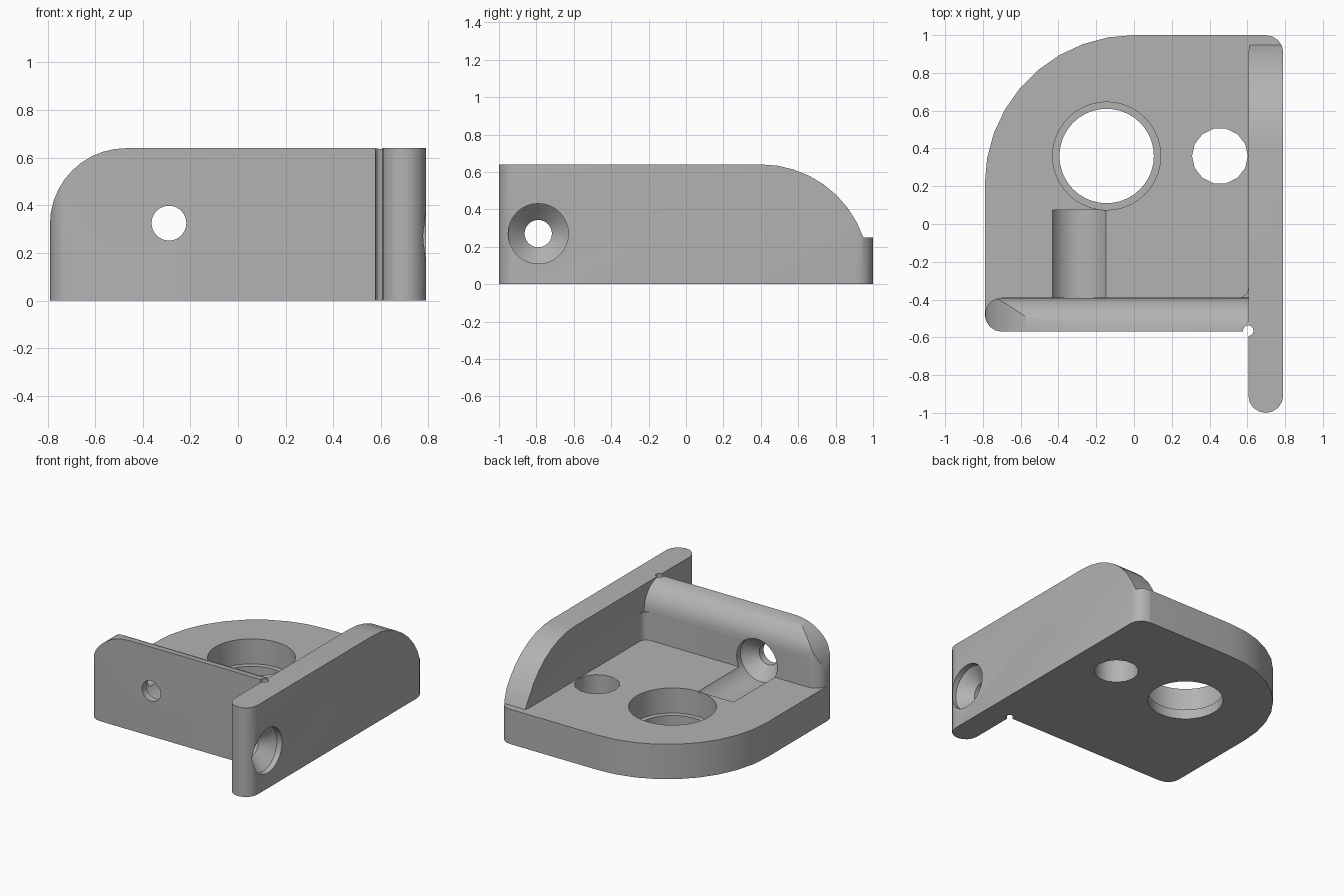
import bpy, bmesh
from math import sin, cos, radians, tau

cube = bpy.data.objects.get("Cube")
if cube:
    bpy.data.objects.remove(cube, do_unlink=True)

metal = bpy.data.materials.new("plain grey")
metal.use_nodes = True
GREY = (0.45, 0.45, 0.45, 1)
metal.diffuse_color = GREY
for node in metal.node_tree.nodes:
    if node.type == 'BSDF_PRINCIPLED':
        node.inputs["Base Color"].default_value = GREY

PLATE, HEIGHT = 0.25, 0.64           # plate thickness, wall height
LEFT, RIGHT, INNER = -0.79, 0.79, 0.605
FRONT, BACK = -0.57, -0.39           # faces of the front wall


def arc(cu, cv, r, start, end, n):
    steps = [radians(start + (end - start) * i / n) for i in range(n + 1)]
    return [(cu + r * cos(a), cv + r * sin(a)) for a in steps]


def place(axis, u, v, w):
    return {'X': (w, u, v), 'Y': (u, w, v), 'Z': (u, v, w)}[axis]


def solid(name, axis, rings):
    """Skin a stack of (outline, position) rings along an axis."""
    bm = bmesh.new()
    loops = [[bm.verts.new(place(axis, u, v, w)) for u, v in pts] for pts, w in rings]
    n = len(loops[0])
    for a, b in zip(loops, loops[1:]):
        for i in range(n):
            j = (i + 1) % n
            bm.faces.new((a[i], a[j], b[j], b[i]))
    bm.faces.new(loops[0])
    bm.faces.new(loops[-1])
    bmesh.ops.recalc_face_normals(bm, faces=bm.faces)
    mesh = bpy.data.meshes.new(name)
    bm.to_mesh(mesh)
    bm.free()
    mesh.materials.append(metal)
    obj = bpy.data.objects.new(name, mesh)
    bpy.context.collection.objects.link(obj)
    return obj


def prism(name, axis, pts, lo, hi):
    return solid(name, axis, [(pts, lo), (pts, hi)])


def bore(name, axis, u, v, profile, n=32):
    """Round cutter from (position, radius) pairs."""
    return solid(name, axis, [([(u + r * cos(tau * i / n), v + r * sin(tau * i / n))
                                for i in range(n)], w) for w, r in profile])


def combine(target, tool, operation):
    mod = target.modifiers.new(operation, 'BOOLEAN')
    mod.operation, mod.solver, mod.object = operation, 'EXACT', tool
    bpy.context.view_layer.objects.active = target
    bpy.ops.object.modifier_apply(modifier=mod.name)
    bpy.data.objects.remove(tool, do_unlink=True)


# Base plate with one large rounded corner
plate = prism("corner_bracket", 'Z',
              arc(LEFT + 0.09, FRONT + 0.09, 0.09, 180, 270, 4)
              + [(0.7, FRONT), (0.7, 1)]
              + arc(0, 0.21, 0.79, 90, 180, 9), 0, PLATE)

# Side wall: round-ended plan, trimmed to a profile curving down at the back
end = (RIGHT - INNER) / 2
mid = INNER + end
side_wall = prism("side_wall", 'Z',
                  arc(mid, -1 + end, end, 180, 360, 8)
                  + arc(mid, 1 - end, end, 0, 180, 8), 0, HEIGHT)
trim = prism("side_trim", 'X',
             [(-1.1, -0.1), (-1.1, HEIGHT)] + arc(0.4, 0.06, 0.58, 90, 19.1, 8)
             + [(1.1, PLATE), (1.1, -0.1)], 0.5, 0.9)
combine(side_wall, trim, 'INTERSECT')

# Front wall: round left end, arched top corner and rounded inner top edge
front_wall = prism("front_wall", 'Z',
                   arc(LEFT + 0.09, FRONT + 0.09, 0.09, 270, 90, 8)
                   + [(0.7, BACK), (0.7, FRONT)], 0, HEIGHT)
corner_trim = prism("corner_trim", 'Y',
                    [(LEFT, -0.1)] + arc(LEFT + 0.32, 0.32, 0.32, 180, 90, 10)
                    + [(0.9, HEIGHT), (0.9, -0.1)], -0.8, 0)
edge_trim = prism("edge_trim", 'X',
                  [(FRONT - 0.1, -0.1), (FRONT - 0.1, HEIGHT)]
                  + arc(FRONT, HEIGHT - 0.18, 0.18, 90, 0, 10)
                  + [(BACK, -0.1)], -1, 1)
combine(front_wall, corner_trim, 'INTERSECT')
combine(front_wall, edge_trim, 'INTERSECT')

# Small fillet in the inner corner between the walls
fillet = prism("inner_fillet", 'Z',
               arc(INNER - 0.05, BACK + 0.05, 0.05, 270, 360, 4)
               + [(INNER + 0.03, BACK + 0.05), (INNER + 0.03, BACK - 0.03),
                  (INNER - 0.05, BACK - 0.03)], 0.1, HEIGHT - 0.19)

for part in (side_wall, front_wall, fillet):
    combine(plate, part, 'UNION')

# Holes: stepped bore, plain hole, two countersunk screw holes, corner relief
SCREW, HEAD = 0.073, 0.161
cutters = [
    bore("stepped_bore", 'Z', -0.145, 0.36,
         [(-0.1, 0.25), (0.07, 0.25), (0.07, 0.286), (0.4, 0.286)], 40),
    bore("plain_hole", 'Z', 0.455, 0.36, [(-0.1, 0.148), (0.3, 0.148)], 14),
    bore("front_screw", 'Y', -0.29, 0.325,
         [(-0.7, SCREW), (-0.52, SCREW), (-0.433, HEAD), (0.075, HEAD)]),
    bore("side_screw", 'X', -0.79, 0.27,
         [(0.5, SCREW), (0.663, SCREW), (0.75, HEAD), (0.9, HEAD)]),
    bore("corner_relief", 'Z', INNER, FRONT + 0.005, [(-0.1, 0.028), (0.8, 0.028)], 14),
]
for cutter in cutters:
    combine(plate, cutter, 'DIFFERENCE')

bpy.ops.object.select_all(action='DESELECT')
plate.select_set(True)
bpy.context.view_layer.objects.active = plate
bpy.ops.object.shade_smooth_by_angle(angle=radians(30))
